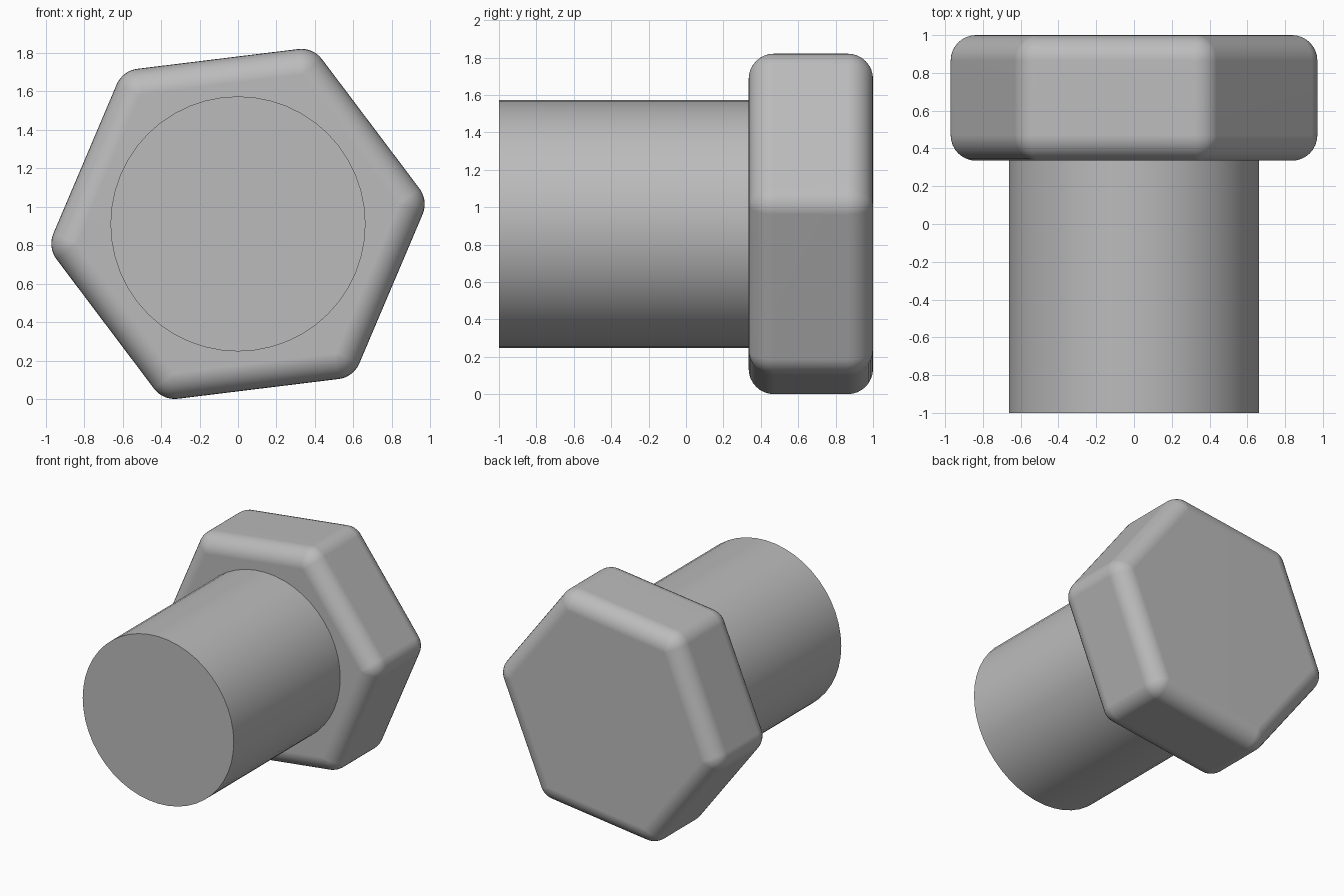
import bpy, bmesh
from math import sin, cos, pi, radians
from mathutils import Vector

cube = bpy.data.objects.get("Cube")
if cube:
    bpy.data.objects.remove(cube, do_unlink=True)

AXIS_Z = 0.911            # height of the bolt axis
HEAD_FRONT, HEAD_BACK = 0.335, 1.0
ROUND = 0.135             # edge rounding of the head
CORNER = 0.842            # axis to the centre of each rounded corner
TWIST = radians(7)
STEPS = 8

steel = bpy.data.materials.new("grey steel")
steel.use_nodes = True
colour = (0.5, 0.5, 0.5, 1)
steel.diffuse_color = colour
steel.node_tree.nodes["Principled BSDF"].inputs["Base Color"].default_value = colour


def finish(name, bm):
    """Turn a bmesh into a smooth-shaded object with sharp edges kept."""
    bmesh.ops.remove_doubles(bm, verts=bm.verts, dist=1e-5)
    bmesh.ops.recalc_face_normals(bm, faces=bm.faces)
    mesh = bpy.data.meshes.new(name)
    bm.to_mesh(mesh)
    bm.free()
    mesh.materials.append(steel)
    obj = bpy.data.objects.new(name, mesh)
    bpy.context.collection.objects.link(obj)
    bpy.ops.object.select_all(action='DESELECT')
    obj.select_set(True)
    bpy.context.view_layer.objects.active = obj
    bpy.ops.object.shade_smooth_by_angle(angle=radians(40))
    obj.modifiers.new("flat faces", 'WEIGHTED_NORMAL').keep_sharp = True
    return obj


def bridge(bm, rings):
    """Join rings of equal length into a closed, capped skin."""
    rings = [[bm.verts.new(p) for p in ring] for ring in rings]
    for a, b in zip(rings, rings[1:]):
        for i in range(len(a)):
            j = (i + 1) % len(a)
            bm.faces.new((a[i], a[j], b[j], b[i]))
    bm.faces.new(rings[0])
    bm.faces.new(rings[-1])


def hexagon(y, radius):
    """Hexagon outline with corners rounded to the given radius."""
    ring = []
    for k in range(6):
        mid = TWIST + k * pi / 3
        for s in range(STEPS + 1):
            a = mid + (s / STEPS - 0.5) * pi / 3
            ring.append(Vector((CORNER * cos(mid) + radius * cos(a), y,
                                AXIS_Z + CORNER * sin(mid) + radius * sin(a))))
    return ring


def circle(y, radius, sides):
    return [Vector((radius * cos(2 * pi * i / sides), y,
                    AXIS_Z + radius * sin(2 * pi * i / sides))) for i in range(sides)]


# Head: hexagonal block with rounded rims and corners
rims = []
for end, sign in ((HEAD_FRONT + ROUND, -1), (HEAD_BACK - ROUND, 1)):
    half = [hexagon(end + sign * ROUND * sin(t * pi / 2 / STEPS),
                    ROUND * cos(t * pi / 2 / STEPS)) for t in range(STEPS + 1)]
    rims += half[::-1] if sign < 0 else half
bm = bmesh.new()
bridge(bm, rims)
finish("bolt_head", bm)

# Shank: plain round bar running forward from the head
bm = bmesh.new()
bridge(bm, [circle(-1, 0.663, 48), circle(HEAD_FRONT + 0.01, 0.663, 48)])
finish("bolt_shank", bm)
